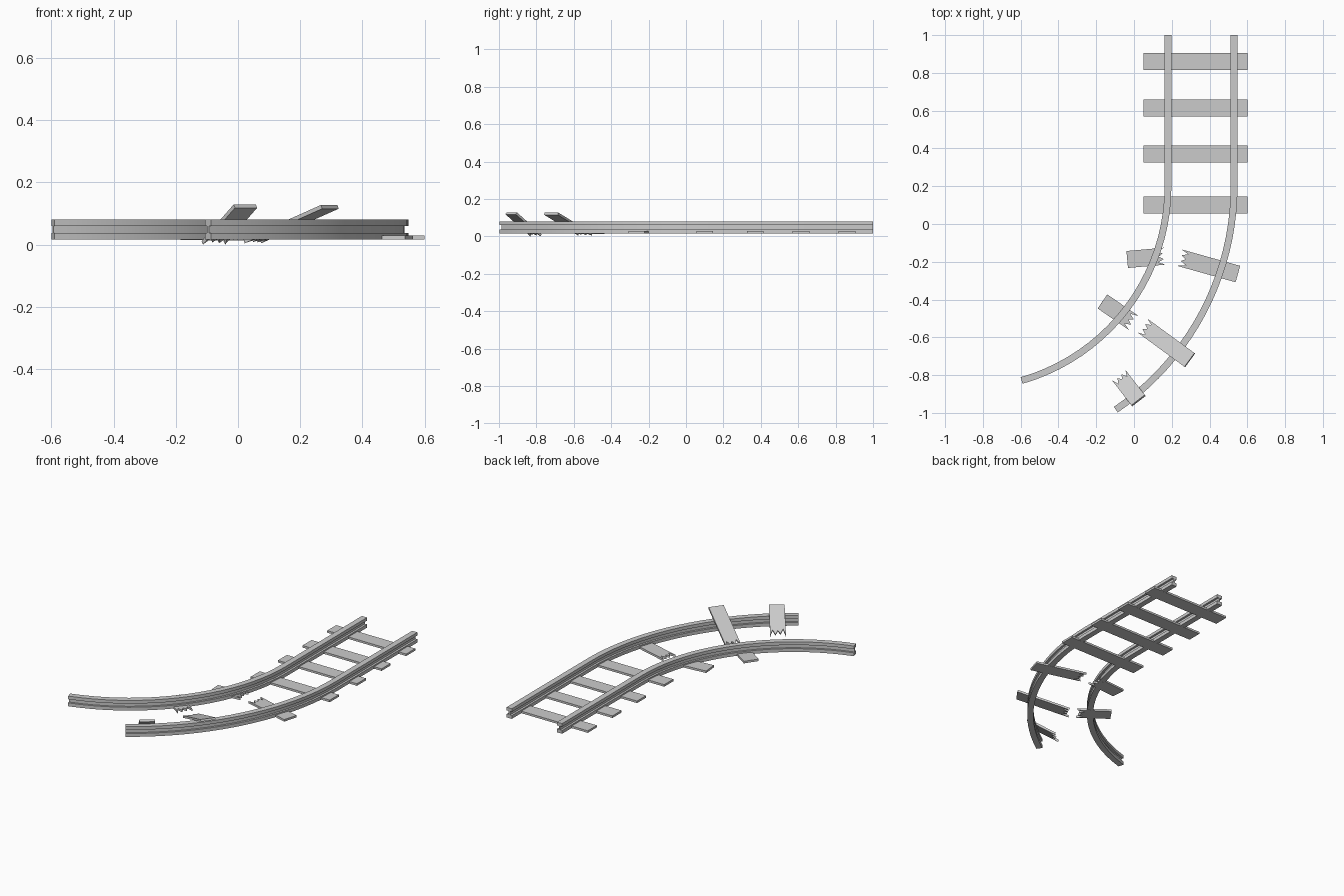
import bpy, bmesh, math
from mathutils import Vector, Matrix

cube = bpy.data.objects.get("Cube")
if cube:
    bpy.data.objects.remove(cube, do_unlink=True)

grey = bpy.data.materials.new("plain_grey")
grey.use_nodes = True
grey.diffuse_color = (0.6, 0.6, 0.6, 1)
grey.node_tree.nodes["Principled BSDF"].inputs["Base Color"].default_value = (0.6, 0.6, 0.6, 1)


def finish(name, bm, smooth=False):
    bmesh.ops.recalc_face_normals(bm, faces=bm.faces)
    mesh = bpy.data.meshes.new(name)
    bm.to_mesh(mesh)
    bm.free()
    mesh.materials.append(grey)
    obj = bpy.data.objects.new(name, mesh)
    bpy.context.collection.objects.link(obj)
    if smooth:
        bpy.ops.object.select_all(action='DESELECT')
        obj.select_set(True)
        bpy.context.view_layer.objects.active = obj
        bpy.ops.object.shade_smooth_by_angle(angle=math.radians(30))
    return obj


# Rails: I-beam section swept along a straight run and then an arc
FLANGE, WEB = 0.018, 0.005
BOTTOM, LOW, HIGH, TOP = 0.016, 0.037, 0.06, 0.08
half = [(FLANGE, BOTTOM), (FLANGE, LOW), (WEB, LOW), (WEB, HIGH), (FLANGE, HIGH), (FLANGE, TOP)]
section = half + [(-x, z) for x, z in reversed(half)]


def rail(name, centre_x, radius, sweep, steps=20):
    bend_y = 0.2
    stations = [(0, 1.0 - bend_y)] + [(-math.radians(sweep) * i / steps, 0) for i in range(steps + 1)]
    bm = bmesh.new()
    rings = []
    for angle, run in stations:
        ring = []
        for offset, z in section:
            r = radius + offset
            ring.append(bm.verts.new((centre_x + r * math.cos(angle),
                                      bend_y + run + r * math.sin(angle), z)))
        rings.append(ring)
    n = len(section)
    for a, b in zip(rings, rings[1:]):
        for i in range(n):
            j = (i + 1) % n
            bm.faces.new((a[i], a[j], b[j], b[i]))
    bm.faces.new(rings[0])
    bm.faces.new(rings[-1])
    finish(name, bm, smooth=True)


rail("inner_rail", -0.89, 1.07, 74)
rail("outer_rail", -0.90, 1.43, 55.8)

# Planks: a flat outline extruded upward, one end square or splintered
WIDTH, THICK = 0.09, 0.013
SPLINTERS = [0, -0.04, -0.008, -0.035, -0.012, -0.045, 0]


def plank(name, start, end, broken=True):
    start, end = Vector(start), Vector(end)
    along = end - start
    length = along.length
    teeth = SPLINTERS if broken else [0, 0]
    outline = [(0, WIDTH / 2), (0, -WIDTH / 2)]
    outline += [(length + t, WIDTH * (i / (len(teeth) - 1) - 0.5)) for i, t in enumerate(teeth)]
    bm = bmesh.new()
    face = bm.faces.new([bm.verts.new((x, y, 0)) for x, y in outline])
    grown = bmesh.ops.extrude_face_region(bm, geom=[face])
    top = [v for v in grown["geom"] if isinstance(v, bmesh.types.BMVert)]
    bmesh.ops.translate(bm, verts=top, vec=(0, 0, THICK))
    # Orient the plank along its slope, keeping its width level
    x = along.normalized()
    y = Vector((0, 0, 1)).cross(x).normalized()
    frame = Matrix((x, y, x.cross(y))).transposed().to_4x4()
    bmesh.ops.transform(bm, matrix=Matrix.Translation(start) @ frame, verts=bm.verts)
    finish(name, bm)


# Whole sleepers under the straight run
for i, y in enumerate((0.86, 0.615, 0.37, 0.1)):
    plank(f"sleeper_{i + 1}", (0.05, y, 0.0155), (0.6, y, 0.0155), broken=False)

# Broken sleepers around the bend, from square end to splintered end
plank("broken_sleeper_outer_1", (0.55, -0.265, 0.0155), (0.24, -0.178, 0.0155))
plank("broken_sleeper_inner_1", (-0.036, -0.188, 0.0155), (0.165, -0.17, 0.0155))
plank("broken_sleeper_inner_2", (-0.167, -0.41, 0.0155), (0.0, -0.525, 0.0125))
plank("raised_sleeper_outer_2", (0.297, -0.722, 0.115), (0.048, -0.54, 0.004))
plank("raised_sleeper_outer_3", (0.026, -0.938, 0.118), (-0.077, -0.805, 0.0))
